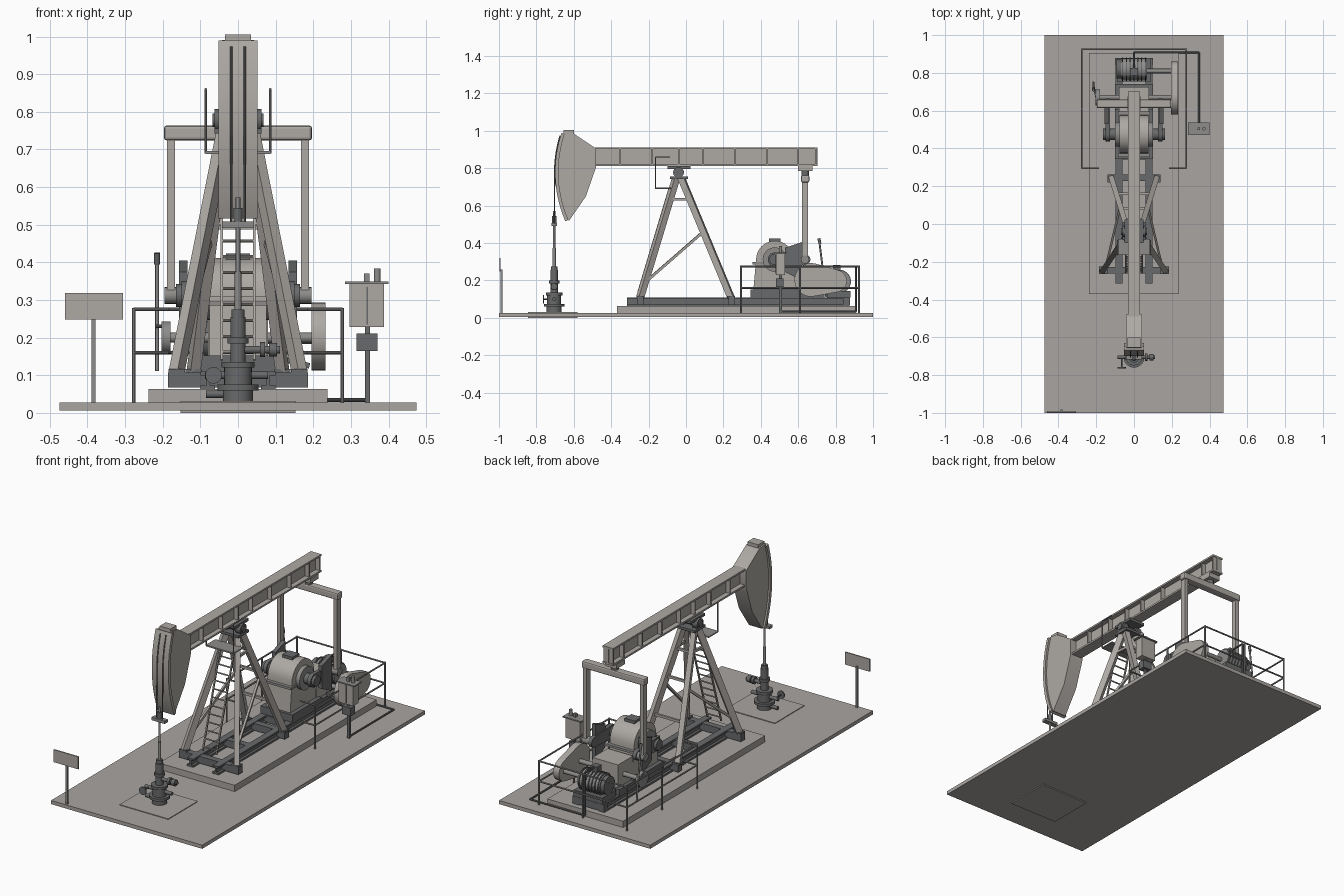
import bpy, bmesh, math
from mathutils import Vector


def material(name, r, g, b):
    m = bpy.data.materials.new(name)
    m.diffuse_color = (r, g, b, 1)
    return m


CONC = material("concrete", 0.40, 0.375, 0.355)
LIGHT = material("light grey paint", 0.42, 0.395, 0.37)
MID = material("mid grey metal", 0.27, 0.265, 0.26)
DARK = material("dark steel", 0.14, 0.142, 0.145)


def finish(name, bm, mat, smooth=False):
    bmesh.ops.recalc_face_normals(bm, faces=bm.faces)
    me = bpy.data.meshes.new(name)
    bm.to_mesh(me)
    bm.free()
    me.materials.append(mat)
    ob = bpy.data.objects.new(name, me)
    bpy.context.collection.objects.link(ob)
    if smooth:
        bpy.context.view_layer.objects.active = ob
        ob.select_set(True)
        bpy.ops.object.shade_smooth_by_angle()
        ob.select_set(False)
    return ob


def box(name, x0, x1, y0, y1, z0, z1, mat):
    bm = bmesh.new()
    bmesh.ops.create_cube(bm, size=1)
    for v in bm.verts:
        v.co = ((x0 + x1) / 2 + v.co.x * (x1 - x0), (y0 + y1) / 2 + v.co.y * (y1 - y0),
                (z0 + z1) / 2 + v.co.z * (z1 - z0))
    return finish(name, bm, mat)


def between(name, p, q, mat, r=None, w=0, h=0, seg=20):
    """Round rod (r) or rectangular bar (w, h) from p to q."""
    p, q = Vector(p), Vector(q)
    bm = bmesh.new()
    if r:
        bmesh.ops.create_cone(bm, cap_ends=True, segments=seg, radius1=r, radius2=r, depth=1)
    else:
        bmesh.ops.create_cube(bm, size=1)
        for v in bm.verts:
            v.co.x *= w
            v.co.y *= h
    rot = (q - p).to_track_quat('Z', 'Y')
    for v in bm.verts:
        v.co.z *= (q - p).length
        v.co = rot @ v.co + (p + q) / 2
    return finish(name, bm, mat, bool(r))


def path(name, pts, r, mat):
    for a, b in zip(pts, pts[1:]):
        between(name, a, b, mat, r=r, seg=10)


def prism(name, pts, x0, x1, mat):
    """Side profile (y, z) extruded across x."""
    bm = bmesh.new()
    f = bm.faces.new([bm.verts.new((x0, y, z)) for y, z in pts])
    ext = bmesh.ops.extrude_face_region(bm, geom=[f])
    for v in ext["geom"]:
        if isinstance(v, bmesh.types.BMVert):
            v.co.x = x1
    return finish(name, bm, mat, True)


def arc(cy, cz, r, a0, a1, n):
    return [(cy + r * math.cos(math.radians(a0 + (a1 - a0) * i / n)),
             cz + r * math.sin(math.radians(a0 + (a1 - a0) * i / n))) for i in range(n + 1)]


def ibeam(name, x, w, y0, y1, z0, z1, mat, t=0.01):
    box(name + "_bottom_flange", x - w, x + w, y0, y1, z0, z0 + t, mat)
    box(name + "_top_flange", x - w, x + w, y0, y1, z1 - t, z1, mat)
    box(name + "_web", x - t / 2, x + t / 2, y0, y1, z0 + t, z1 - t, mat)


# Ground slab, well cellar pad and foundation
box("ground_slab", -0.475, 0.475, -1, 1, 0.006, 0.027, CONC)
box("cellar_pad", -0.153, 0.153, -0.845, -0.58, 0, 0.031, CONC)
box("foundation", -0.238, 0.238, -0.37, 0.905, 0.027, 0.063, CONC)

# Skid
for s in (-1, 1):
    ibeam("skid_rail", s * 0.08, 0.019, -0.315, 0.875, 0.063, 0.11, DARK)
for y, w in ((-0.245, 0.186), (0.245, 0.135), (0, 0.08), (0.36, 0.08), (0.6, 0.08), (0.86, 0.1)):
    box("skid_cross_beam", -w, w, y - 0.018, y + 0.018, 0.068, 0.108, DARK)

# Support post: legs, braces, feet
for s in (-1, 1):
    front0, front1 = Vector((s * 0.163, -0.245, 0.11)), Vector((s * 0.036, -0.052, 0.75))
    rear0, rear1 = Vector((s * 0.118, 0.24, 0.11)), Vector((s * 0.036, -0.026, 0.75))
    between("front_leg", front0, front1, LIGHT, w=0.028, h=0.034)
    between("rear_leg", rear0, rear1, LIGHT, w=0.028, h=0.034)
    between("side_diagonal", front0.lerp(front1, 0.12), rear0.lerp(rear1, 0.55), LIGHT, w=0.012, h=0.014)
    between("side_strut", front0.lerp(front1, 0.82), rear0.lerp(rear1, 0.82), LIGHT, w=0.012, h=0.014)
    box("front_foot", s * 0.163 - 0.022, s * 0.163 + 0.022, -0.265, -0.225, 0.106, 0.116, DARK)
    box("rear_foot", s * 0.118 - 0.022, s * 0.118 + 0.022, 0.22, 0.262, 0.106, 0.116, DARK)
for t in (0.3, 0.6, 0.82):
    y, x, z = 0.24 - 0.266 * t, 0.118 - 0.082 * t, 0.11 + 0.64 * t
    between("rear_strut", (-x, y, z), (x, y, z), LIGHT, w=0.012, h=0.014)

# Ladder on the front of the post
for s in (-1, 1):
    between("ladder_rail", (s * 0.043, -0.255, 0.14), (s * 0.043, -0.09, 0.69), LIGHT, w=0.007, h=0.009)
for i in range(13):
    t = (i + 0.5) / 13
    y, z = -0.255 + 0.165 * t, 0.14 + 0.55 * t
    between("ladder_rung", (-0.043, y, z), (0.043, y, z), LIGHT, r=0.004, seg=8)

# Service step with guard hoops
box("service_platform", -0.086, 0.086, -0.165, -0.08, 0.688, 0.696, MID)
for s in (-1, 1):
    x = s * 0.086
    path("guard_hoop", [(x, -0.085, 0.692), (x, -0.163, 0.692), (x, -0.163, 0.86), (x, -0.085, 0.86)], 0.0035, MID)

# Saddle bearing
box("post_cap", -0.062, 0.062, -0.085, 0.01, 0.742, 0.756, DARK)
box("saddle_plate", -0.05, 0.05, -0.1, 0.025, 0.797, 0.812, DARK)
between("saddle_shaft", (-0.068, -0.04, 0.778), (0.068, -0.04, 0.778), DARK, r=0.018)
for s in (-1, 1):
    between("saddle_bearing", (s * 0.03, -0.04, 0.778), (s * 0.062, -0.04, 0.778), DARK, r=0.029)

# Walking beam
ibeam("walking_beam", 0, 0.033, -0.5, 0.702, 0.812, 0.912, LIGHT)
for y in (-0.355, -0.18, -0.04, 0.09, 0.26, 0.435, 0.6, 0.695):
    box("beam_stiffener", -0.03, 0.03, y - 0.004, y + 0.004, 0.822, 0.902, LIGHT)

# Horse head: cheek body, curved face plate, top block
face = arc(-0.04, 0.78, 0.65, 161, 203, 18)
prism("head_body", face + [(-0.625, 0.52), (-0.535, 0.65), (-0.49, 0.78), (-0.48, 0.81), (-0.48, 0.905), (-0.6, 0.985)],
      -0.042, 0.042, LIGHT)
prism("head_face_plate", arc(-0.04, 0.78, 0.66, 161.5, 203.5, 18) + arc(-0.04, 0.78, 0.642, 203.5, 161.5, 18),
      -0.052, 0.052, LIGHT)
box("head_top_block", -0.034, 0.034, -0.655, -0.6, 0.975, 1.005, LIGHT)

# Bridle cables, carrier bar and polished rod
for s in (-1, 1):
    pts = [(s * 0.018, y, z) for y, z in arc(-0.04, 0.78, 0.662, 163, 180, 6)]
    path("bridle_cable", pts + [(s * 0.018, -0.704, 0.5)], 0.0035, DARK)
box("carrier_bar", -0.042, 0.042, -0.718, -0.69, 0.492, 0.508, MID)
W = -0.705
for name, z0, z1, r, m in (
        ("rod_clamp", 0.508, 0.545, 0.012, DARK), ("polished_rod", 0.25, 0.572, 0.006, MID),
        ("stuffing_box", 0.26, 0.375, 0.009, MID), ("packing_gland", 0.25, 0.275, 0.017, DARK),
        ("pumping_tee", 0.13, 0.255, 0.02, DARK), ("tee_collar", 0.185, 0.2, 0.028, DARK),
        ("casing_head", 0.07, 0.132, 0.037, DARK), ("casing_top_flange", 0.12, 0.135, 0.044, DARK),
        ("casing_mid_flange", 0.06, 0.075, 0.055, DARK), ("casing_base", 0.028, 0.062, 0.04, DARK)):
    between(name, (0, W, z0), (0, W, z1), m, r=r, seg=24)
# Outlet valves
between("flow_outlet", (0, W, 0.168), (0.112, W, 0.168), DARK, r=0.01)
between("flow_flange", (0.058, W, 0.168), (0.072, W, 0.168), DARK, r=0.02)
between("flow_valve", (0.082, W, 0.168), (0.104, W, 0.168), DARK, r=0.018)
between("casing_outlet", (-0.088, W, 0.1), (0.08, W, 0.1), DARK, r=0.01)
between("casing_valve", (-0.085, W, 0.05), (0, W, 0.05), DARK, r=0.01)
between("valve_stem", (-0.065, W, 0.1), (-0.065, -0.762, 0.1), DARK, r=0.004)
between("valve_wheel", (-0.065, -0.765, 0.1), (-0.065, -0.758, 0.1), DARK, r=0.022)

# Equalizer and connecting arms
box("equalizer_hanger", -0.035, 0.035, 0.6, 0.675, 0.785, 0.812, LIGHT)
between("equalizer_pivot", (0, 0.637, 0.75), (0, 0.637, 0.8), DARK, r=0.02)
eq = box("equalizer_bar", -0.197, 0.197, 0.615, 0.659, 0.724, 0.764, LIGHT)
bev = eq.modifiers.new("bevel", 'BEVEL')
bev.width, bev.segments = 0.008, 2
for s in (-1, 1):
    box("connecting_arm", s * 0.178 - 0.011, s * 0.178 + 0.011, 0.621, 0.653, 0.3, 0.73, LIGHT)
    between("crank_pin", (s * 0.13, 0.637, 0.312), (s * 0.195, 0.637, 0.312), MID, r=0.022)
    # Cranks with counterweight plates
    prism("crank_arm", arc(0.475, 0.312, 0.038, 90, 270, 10) + arc(0.637, 0.312, 0.028, -90, 90, 10),
          s * 0.128, s * 0.15, DARK)
    prism("counterweight", [(0.53, 0.375), (0.62, 0.405), (0.62, 0.2), (0.53, 0.245)], s * 0.134, s * 0.157, DARK)
    between("crank_hub", (s * 0.09, 0.475, 0.312), (s * 0.165, 0.475, 0.312), DARK, r=0.03)
    between("gearbox_end_flange", (s * 0.074, 0.475, 0.312), (s * 0.1, 0.475, 0.312), MID, r=0.065, seg=28)

# Gearbox
prism("gearbox_housing", [(0.36, 0.15)] + [(0.59, 0.15)] + arc(0.475, 0.312, 0.1, 0, 180, 20), -0.076, 0.076, LIGHT)
box("gearbox_split_flange", -0.084, 0.084, 0.355, 0.595, 0.285, 0.298, MID)
box("gearbox_cover", -0.032, 0.032, 0.445, 0.505, 0.4, 0.424, DARK)
box("gearbox_base", -0.1, 0.1, 0.345, 0.61, 0.11, 0.152, DARK)
box("reducer_housing", -0.08, 0.08, 0.59, 0.725, 0.14, 0.272, LIGHT)
box("reducer_base", -0.1, 0.1, 0.61, 0.74, 0.11, 0.142, DARK)
between("input_shaft", (-0.2, 0.67, 0.2), (0.2, 0.67, 0.2), MID, r=0.013)

# Brake drum and lever
between("brake_drum", (-0.203, 0.67, 0.2), (-0.18, 0.67, 0.2), MID, r=0.043, seg=28)
path("brake_lever", [(-0.2, 0.67, 0.23), (-0.215, 0.735, 0.23)], 0.005, MID)
between("brake_handle", (-0.215, 0.75, 0.112), (-0.215, 0.714, 0.4), MID, r=0.005)
between("brake_grip", (-0.215, 0.717, 0.395), (-0.215, 0.71, 0.425), DARK, r=0.008)

# Motor
between("motor_body", (-0.07, 0.82, 0.195), (0.07, 0.82, 0.195), MID, r=0.056, seg=28)
for i in range(7):
    x = -0.06 + 0.02 * i
    between("motor_fin", (x - 0.003, 0.82, 0.195), (x + 0.003, 0.82, 0.195), DARK, r=0.062, seg=28)
between("motor_fan_cover", (-0.092, 0.82, 0.195), (-0.07, 0.82, 0.195), DARK, r=0.05, seg=28)
between("motor_shaft", (0.07, 0.81, 0.195), (0.2, 0.81, 0.195), MID, r=0.012)
box("motor_terminal_box", -0.02, 0.02, 0.787, 0.827, 0.25, 0.282, DARK)
box("motor_base", -0.09, 0.09, 0.755, 0.88, 0.11, 0.145, DARK)

# Belt guard
prism("belt_guard", arc(0.67, 0.203, 0.09, 78, 270, 20) + arc(0.8, 0.197, 0.06, -80, 78, 14), 0.196, 0.233, LIGHT)
between("guard_bracket", (0.19, 0.67, 0.125), (0.09, 0.67, 0.15), DARK, w=0.015, h=0.015)

# Handrail around the drive end
for z in (0.16, 0.275):
    path("handrail", [(-0.185, 0.295, z), (-0.277, 0.295, z), (-0.277, 0.925, z), (0.277, 0.925, z),
                      (0.277, 0.295, z), (0.185, 0.295, z)], 0.0045, MID)
for x, y in [(s * 0.277, y) for s in (-1, 1) for y in (0.295, 0.61, 0.925)] + [(0, 0.925)]:
    between("handrail_post", (x, y, 0.026), (x, y, 0.279), MID, r=0.005, seg=10)

# Control cabinet and conduit
box("control_post", 0.337, 0.351, 0.498, 0.512, 0.026, 0.34, DARK)
box("control_cabinet", 0.296, 0.388, 0.48, 0.53, 0.228, 0.342, LIGHT)
box("cabinet_door_seam", 0.341, 0.345, 0.478, 0.481, 0.235, 0.335, DARK)
box("cabinet_roof", 0.285, 0.4, 0.472, 0.537, 0.342, 0.349, MID)
box("switch_box", 0.315, 0.371, 0.482, 0.522, 0.165, 0.211, DARK)
box("cabinet_vent", 0.335, 0.35, 0.498, 0.512, 0.349, 0.37, MID)
between("beacon", (0.37, 0.505, 0.349), (0.37, 0.505, 0.384), MID, r=0.009)
path("conduit", [(0, 0.807, 0.275), (0, 0.908, 0.275), (0, 0.908, 0.034), (0.344, 0.908, 0.034),
                 (0.344, 0.505, 0.034)], 0.005, DARK)

# Blank sign at the front corner
box("sign_post", -0.389, -0.379, -0.992, -0.982, 0.026, 0.26, MID)
box("sign_plate", -0.46, -0.306, -0.998, -0.991, 0.248, 0.319, LIGHT)
